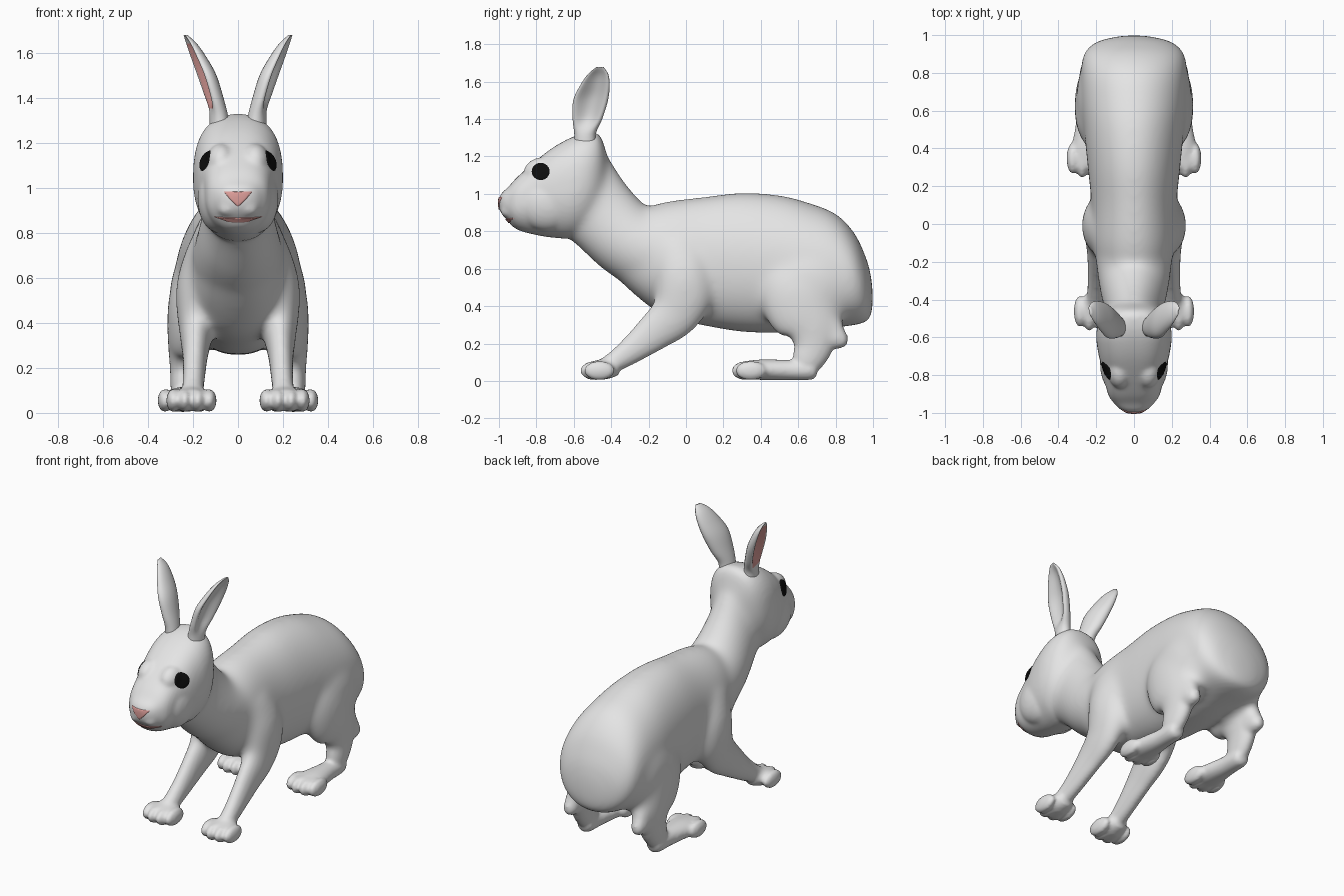
import bpy, bmesh, math
from mathutils import Vector, Matrix
from mathutils.bvhtree import BVHTree

if "Cube" in bpy.data.objects:
    bpy.data.objects.remove(bpy.data.objects["Cube"])


def material(name, rgb):
    m = bpy.data.materials.new(name)
    m.diffuse_color = (*rgb, 1)
    m.use_nodes = True
    m.node_tree.nodes["Principled BSDF"].inputs["Base Color"].default_value = m.diffuse_color
    return m


FUR = material("light grey fur", (0.78, 0.78, 0.78))
PINK = material("soft pink", (0.72, 0.34, 0.32))
BLACK = material("eye black", (0.004, 0.004, 0.004))


def resample(keys, n):
    """Smooth (Catmull-Rom) interpolation of key sections."""
    out = []
    for i in range(len(keys) - 1):
        p = [keys[max(i - 1, 0)], keys[i], keys[i + 1], keys[min(i + 2, len(keys) - 1)]]
        for k in range(n):
            t = k / n
            out.append([0.5 * (2 * b + (c - a) * t + (2 * a - 5 * b + 4 * c - d) * t * t
                               + (3 * b - a - 3 * c + d) * t ** 3) for a, b, c, d in zip(*p)])
    out.append(list(keys[-1]))
    return out


def skin(bm, rings):
    """Bridge rings of points into a closed tube; returns rows of faces."""
    vs = [[bm.verts.new(p) for p in r] for r in rings]
    n = len(vs[0])
    rows = [[bm.faces.new((a[j], a[(j + 1) % n], b[(j + 1) % n], b[j])) for j in range(n)]
            for a, b in zip(vs, vs[1:])]
    bm.faces.new(vs[0][::-1])
    bm.faces.new(vs[-1])
    return rows


def loft(bm, keys, side=1, axis=None, power=(2.0, 2.0), n=5, seg=56):
    """Keys are (x, y, z, half width in x, half depth across the path)."""
    s = resample(keys, n)
    rings = []
    for i, (x, y, z, a, b) in enumerate(s):
        p, q = s[max(i - 1, 0)], s[min(i + 1, len(s) - 1)]
        t = axis or Vector((0, q[1] - p[1], q[2] - p[2])).normalized()
        up = Vector((1, 0, 0)).cross(t)
        ring = []
        for k in range(seg):
            ang = 2 * math.pi * k / seg
            c, d = math.cos(ang), math.sin(ang)
            e = 2 / power[0 if d > 0 else 1]
            c = math.copysign(abs(c) ** e, c)
            d = math.copysign(abs(d) ** e, d)
            ring.append(Vector((side * (x + max(a, 0.004) * c), y, z)) + up * (max(b, 0.004) * d))
        rings.append(ring)
    skin(bm, rings)


def blob(bm, loc, size):
    bmesh.ops.create_uvsphere(bm, u_segments=32, v_segments=20, radius=1,
                              matrix=Matrix.Translation(loc) @ Matrix.Diagonal((*size, 1)))


def finish(bm, name, mats):
    bmesh.ops.recalc_face_normals(bm, faces=bm.faces)
    me = bpy.data.meshes.new(name)
    bm.to_mesh(me)
    bm.free()
    for m in mats:
        me.materials.append(m)
    me.polygons.foreach_set("use_smooth", [True] * len(me.polygons))
    ob = bpy.data.objects.new(name, me)
    bpy.context.collection.objects.link(ob)
    return ob


bm = bmesh.new()
Y = Vector((0, 1, 0))

# Torso: upright sections from chest to rump
torso = [(-.42, .70, .08, .09), (-.35, .70, .14, .17), (-.22, .67, .19, .255),
         (-.1, .65, .22, .31), (.1, .64, .225, .345), (.3, .635, .245, .372),
         (.5, .625, .265, .368), (.65, .61, .278, .345), (.8, .59, .28, .305),
         (.9, .545, .268, .247), (.96, .49, .21, .177), (.985, .46, .13, .125), (.998, .44, .06, .06)]
loft(bm, [(0, *s) for s in torso], axis=Y, power=(2.0, 2.2))

# Head: upright sections from nose to nape, flatter sides above
head = [(-1.0, .95, .03, .03), (-.982, .948, .072, .06), (-.95, .945, .105, .092),
        (-.9, .95, .138, .142), (-.8, .98, .160, .20), (-.7, 1.01, .186, .245),
        (-.6, 1.035, .20, .272), (-.52, 1.065, .19, .264), (-.46, 1.10, .15, .22),
        (-.42, 1.10, .08, .10)]
loft(bm, [(0, *s) for s in head], axis=Y, power=(2.6, 2.1))
for s in (-1, 1):  # cheeks and brows
    blob(bm, (s * .085, -.74, .95), (.095, .16, .15))
    blob(bm, (s * .075, -.765, 1.108), (.067, .105, .088))

# Neck
loft(bm, [(0, -.58, 1.02, .14, .24), (0, -.455, .89, .155, .208),
          (0, -.32, .76, .185, .205), (0, -.18, .69, .20, .215), (0, -.05, .66, .17, .18)])

# Chin
blob(bm, (0, -.895, .842), (.08, .045, .025))

for s in (-1, 1):
    # Upper lip
    blob(bm, (s * .044, -.943, .907), (.049, .048, .036))
    # Haunch
    blob(bm, (s * .165, .665, .51), (.14, .275, .24))
    # Front leg and paw
    loft(bm, [(.13, -.07, .75, .09, .14), (.16, -.02, .60, .11, .155), (.175, -.01, .47, .10, .16),
              (.185, -.06, .36, .076, .135), (.19, -.17, .265, .058, .105), (.195, -.28, .175, .05, .077),
              (.20, -.37, .11, .048, .058), (.205, -.44, .07, .055, .048)], side=s)
    loft(bm, [(.203, -.36, .075, .045, .045), (.206, -.43, .064, .08, .056),
              (.207, -.51, .057, .102, .046)], side=s, axis=-Y)
    # Hind leg, hock and foot
    loft(bm, [(.16, .68, .66, .09, .15), (.195, .61, .52, .11, .21), (.215, .62, .40, .10, .205),
              (.23, .675, .29, .08, .155), (.24, .68, .19, .062, .11),
              (.245, .65, .11, .054, .085), (.245, .62, .05, .045, .06)], side=s)
    loft(bm, [(.235, .70, .26, .06, .10), (.237, .79, .24, .052, .078),
              (.24, .84, .223, .042, .05), (.24, .868, .22, .02, .022)], side=s)
    blob(bm, (s * .232, .765, .29), (.06, .08, .075))
    loft(bm, [(.245, .70, .06, .03, .03), (.245, .67, .058, .052, .052), (.245, .55, .058, .06, .054),
              (.245, .41, .06, .085, .055), (.245, .30, .058, .102, .046)], side=s, axis=-Y)
    # Toes
    for x, y in ((.207, -.485), (.245, .325)):
        for off, back in ((-.08, .022), (-.029, 0), (.029, 0), (.08, .022)):
            blob(bm, (s * (x + off), y + back, .055), (.032, .083, .052))

body = finish(bm, "body", [FUR])
bpy.context.view_layer.objects.active = body
body.select_set(True)
rm = body.modifiers.new("fuse", 'REMESH')
rm.mode, rm.voxel_size, rm.use_smooth_shade = 'VOXEL', 0.011, True
bpy.ops.object.modifier_apply(modifier="fuse")

# Light smoothing overall, stronger where limbs and neck join the torso
soft = body.vertex_groups.new(name="joins")
for v in body.data.vertices:
    w = min(1, max(0, (v.co.z - .17) / .2)) * min(1, max(0, (v.co.y + .62) / .12))
    if w > 0:
        soft.add([v.index], w, 'REPLACE')
for name, count, group in (("fine", 7, ""), ("blend", 75, "joins")):
    sm = body.modifiers.new(name, 'SMOOTH')
    sm.factor, sm.iterations, sm.vertex_group = 0.5, count, group
    bpy.ops.object.modifier_apply(modifier=name)
body.data.polygons.foreach_set("use_smooth", [True] * len(body.data.polygons))
tree = BVHTree.FromPolygons([v.co for v in body.data.vertices],
                            [p.vertices[:] for p in body.data.polygons])


def patch(name, outline, place, ray, mat, rings=6, sub=4):
    """Thin coloured plate laid on the body, projected along a ray."""
    pts = [Vector(a).lerp(Vector(b), k / sub)
           for a, b in zip(outline, outline[1:] + outline[:1]) for k in range(sub)]
    mid = sum(pts, Vector((0, 0))) / len(pts)
    bm = bmesh.new()

    def drop(p, lift):
        start = place(p)
        hit, nor, _, _ = tree.ray_cast(start, ray)
        return bm.verts.new(hit + nor * lift if hit else start + ray)

    centre = drop(mid, .005)
    prev = None
    for k in range(1, rings + 1):
        cur = [drop(mid.lerp(p, k / rings), -.002 if k == rings else .005) for p in pts]
        for j in range(len(pts)):
            i = (j + 1) % len(pts)
            bm.faces.new((prev[j], cur[j], cur[i], prev[i]) if prev else (centre, cur[j], cur[i]))
        prev = cur
    ob = finish(bm, name, [mat])
    # make the plate face outwards
    if sum((p.normal.dot(ray) * p.area for p in ob.data.polygons)) > 0:
        ob.data.flip_normals()


# Eyes
circle = [(-.777 + .051 * math.cos(a * math.pi / 8), 1.12 + .049 * math.sin(a * math.pi / 8))
          for a in range(16)]
for s, side in ((-1, "left"), (1, "right")):
    patch(side + "_eye", circle, lambda p: Vector((s, p.x, p.y)), Vector((-s, 0, 0)), BLACK, sub=2)

# Nose and mouth
front = lambda p: Vector((p.x, -2, p.y))
patch("nose", [(-.067, .985), (0, .983), (.067, .985), (.036, .947), (0, .913), (-.036, .947)],
      front, Y, PINK, rings=8)
patch("mouth", [(-.118, .873), (-.05, .868), (0, .867), (.05, .868), (.118, .873),
                (.05, .849), (0, .845), (-.05, .849)], front, Y, PINK)

# Ears: cupped sections (x, y, z, half width, depth, cup amount), turned slightly forward
ear = [(.08, -.54, 1.24, .06, .045, 0), (.088, -.54, 1.32, .058, .043, .1),
       (.116, -.527, 1.40, .08, .05, .8), (.15, -.51, 1.50, .094, .052, 1),
       (.184, -.487, 1.58, .08, .042, 1), (.212, -.47, 1.64, .055, .028, .9),
       (.234, -.46, 1.678, .02, .01, .5)]
cs, sn = math.cos(math.radians(11)), math.sin(math.radians(11))
for s, side in ((-1, "left"), (1, "right")):
    bm = bmesh.new()
    rings = []
    for x, y, z, w, th, c in resample(ear, 5):
        ring = []
        for k in range(32):
            a = 2 * math.pi * (k + .5) / 32
            u, v = w * math.cos(a), math.sin(a)
            if v > 0:
                v = (1 - c) * v + c * (.9 * v - 1.3 * v ** 3)
            v *= th
            ring.append((s * (x + v * cs + u * sn), y + u * cs - v * sn, z))
        rings.append(ring)
    rows = skin(bm, rings)
    if s < 0:  # only the left ear is lined in pink
        for row in rows:
            for k, f in enumerate(row):
                if 3 <= k <= 11 and 1.35 < f.calc_center_median().z < 1.64:
                    f.material_index = 1
    finish(bm, side + "_ear", [FUR, PINK] if s < 0 else [FUR])
